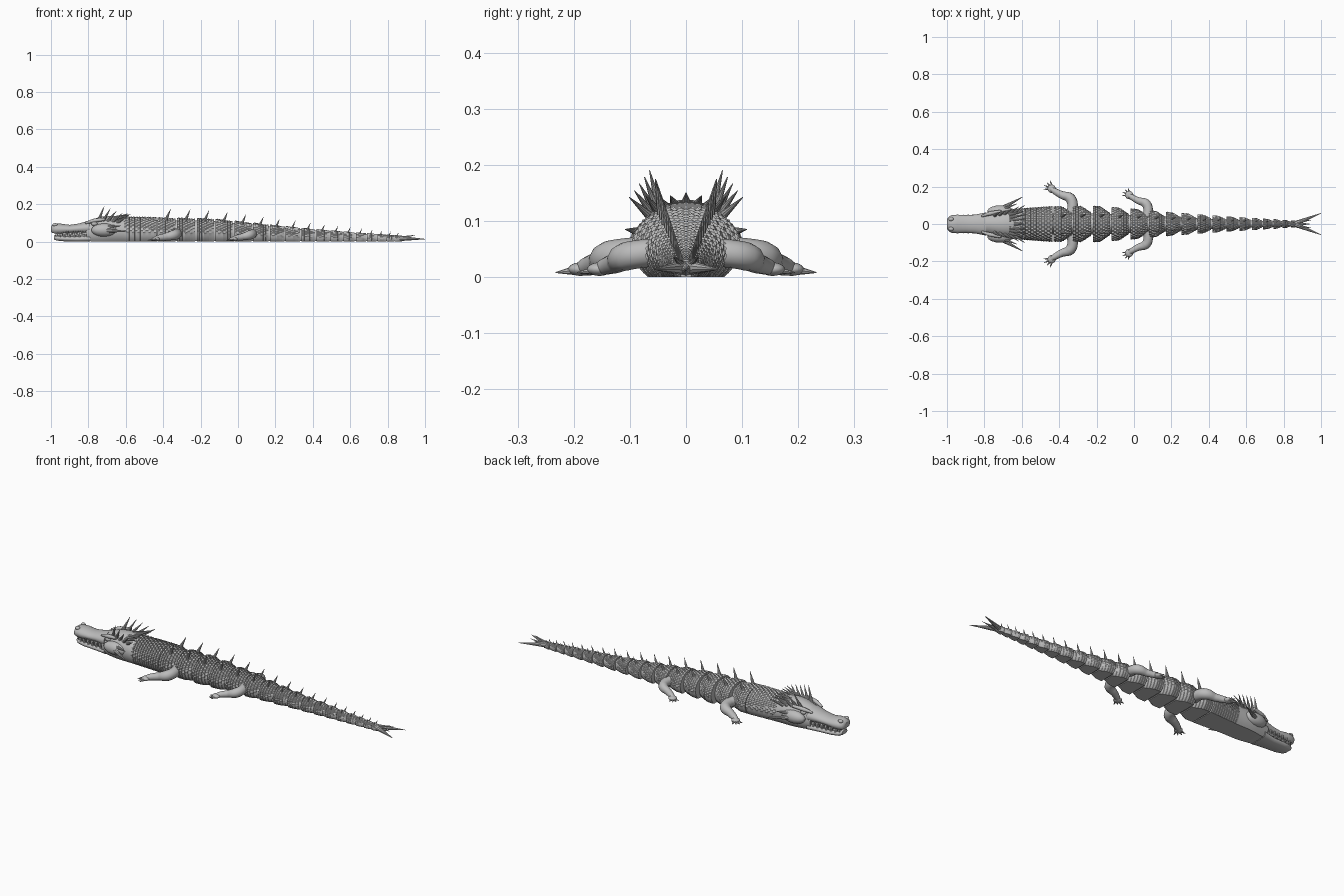
import bpy, bmesh, math
from mathutils import Vector

cube = bpy.data.objects.get("Cube")
if cube:
    bpy.data.objects.remove(cube)

grey = bpy.data.materials.new("stone_grey")
grey.use_nodes = True
grey.diffuse_color = (0.5, 0.5, 0.5, 1)
grey.node_tree.nodes["Principled BSDF"].inputs["Base Color"].default_value = (0.5, 0.5, 0.5, 1)
parts = []


def finish(name, bm):
    bmesh.ops.recalc_face_normals(bm, faces=bm.faces)
    mesh = bpy.data.meshes.new(name)
    bm.to_mesh(mesh)
    bm.free()
    mesh.materials.append(grey)
    obj = bpy.data.objects.new(name, mesh)
    bpy.context.collection.objects.link(obj)
    parts.append(obj)
    return obj


def lerp(table, x):
    """Piecewise linear lookup in (x, value) pairs."""
    for (x0, v0), (x1, v1) in zip(table, table[1:]):
        if x <= x1:
            return v0 + (v1 - v0) * max(0, (x - x0) / (x1 - x0))
    return table[-1][1]


def loft(name, rings, n=28, scaly=False):
    """Skin flat-bottomed arch sections (x, half width, bottom, top) along x."""
    bm = bmesh.new()
    loops = []
    for j, (x, w, z0, z1) in enumerate(rings):
        loop = []
        for k in range(n + 1):
            t = math.radians(-44 + 268 * k / n)
            f = 1.0
            if scaly and math.sin(t) > -0.1:
                f = 1 + 0.035 * ((k + j // 2) % 2)
            z = max(0, 0.42 + 0.6 * math.sin(t)) if t < 0 or t > math.pi else 0.42 + 0.58 * math.sin(t)
            loop.append(bm.verts.new((x, w * f * math.cos(t), z0 + (z1 - z0) * z * f)))
        loops.append(loop)
    for a, b in zip(loops, loops[1:]):
        for k in range(n + 1):
            m = (k + 1) % (n + 1)
            bm.faces.new((a[k], a[m], b[m], b[k]))
    bm.faces.new(loops[0])
    bm.faces.new(loops[-1])
    return finish(name, bm)


def spike(name, base, tip, r, n=10, flat=1.0):
    """Cone from base to tip, optionally flattened in z."""
    base, tip = Vector(base), Vector(tip)
    d = tip - base
    bm = bmesh.new()
    bmesh.ops.create_cone(bm, cap_ends=True, segments=n, radius1=r, radius2=r * 0.08, depth=d.length)
    q = d.to_track_quat('Z', 'Y')
    for v in bm.verts:
        p = q @ v.co
        p.z *= flat
        v.co = p + (base + tip) / 2
    return finish(name, bm)


def ball(name, pos, size):
    bm = bmesh.new()
    bmesh.ops.create_uvsphere(bm, u_segments=18, v_segments=12, radius=1)
    for v in bm.verts:
        v.co = Vector(pos) + Vector(a * b for a, b in zip(v.co, size))
    return finish(name, bm)


def tube(name, points):
    """Smooth tapered tube through (x, y, z, radius) points."""
    cu = bpy.data.curves.new(name, 'CURVE')
    cu.dimensions = '3D'
    cu.bevel_depth, cu.bevel_resolution, cu.use_fill_caps = 1.0, 4, True
    sp = cu.splines.new('BEZIER')
    sp.bezier_points.add(len(points) - 1)
    for bp, (x, y, z, r) in zip(sp.bezier_points, points):
        bp.co, bp.radius = (x, y, z), r
        bp.handle_left_type = bp.handle_right_type = 'AUTO'
    tmp = bpy.data.objects.new(name + "_path", cu)
    bpy.context.collection.objects.link(tmp)
    bpy.context.view_layer.update()
    mesh = bpy.data.meshes.new_from_object(tmp.evaluated_get(bpy.context.evaluated_depsgraph_get()))
    bpy.data.objects.remove(tmp)
    bm = bmesh.new()
    bm.from_mesh(mesh)
    return finish(name, bm)


WIDTH = [(-0.62, 0.078), (-0.45, 0.09), (-0.2, 0.092), (0, 0.078), (0.2, 0.06), (0.4, 0.045), (0.65, 0.03), (0.9, 0.016)]
TOP = [(-0.62, 0.128), (-0.4, 0.124), (-0.15, 0.12), (0, 0.106), (0.2, 0.085), (0.4, 0.066), (0.65, 0.047), (0.9, 0.03)]


def scaly_section(name, x0, x1, taper):
    """Section of overlapping scale rows, narrowing toward the tail."""
    rings = []
    rows = max(3, round((x1 - x0) / 0.014))
    for j in range(rows):
        for u, lift in ((j / rows, 1.0), ((j + 0.95) / rows, 1.035)):
            x = x0 + (x1 - x0) * u
            narrow = 1 - taper * max(0, u - 0.45) / 0.55
            rings.append((x, lerp(WIDTH, x) * lift * narrow, 0, lerp(TOP, x) * lift * (1 - taper * 0.12 * u)))
    loft(name, rings, 40, True)


# Neck, inner links and flared body segments
scaly_section("neck", -0.61, -0.435, 0)
loft("inner_links", [(x / 20, lerp(WIDTH, x / 20) * 0.62, 0.004, lerp(TOP, x / 20) * 0.93) for x in range(-10, 18)])
starts = [-0.43, -0.325, -0.22, -0.12, -0.02, 0.08, 0.17, 0.255, 0.34, 0.42,
          0.495, 0.565, 0.63, 0.69, 0.745, 0.795, 0.84, 0.88]
for i, (a, b) in enumerate(zip(starts, starts[1:])):
    scaly_section(f"body_segment_{i + 1}", a, a + (b - a) * 0.92, 0.36)
    # Paired back spikes
    x, h = (a + b) / 2 - 0.01, lerp([(-0.4, 0.055), (0.2, 0.04), (0.9, 0.016)], a)
    w, top = lerp(WIDTH, x), lerp(TOP, x)
    for s, side in ((1, "left"), (-1, "right")):
        spike(f"{side}_back_spike_{i + 1}", (x, s * w * 0.46, top * 0.9),
              (x + h * 0.5, s * w * 0.6, top + h * 0.92), h * 0.19)

# Head: cranium, jaws and mouth lining
loft("cranium", [(-0.81, 0.056, 0.004, 0.108), (-0.77, 0.064, 0, 0.122), (-0.73, 0.074, 0, 0.134),
                 (-0.69, 0.08, 0, 0.138), (-0.64, 0.08, 0, 0.135), (-0.595, 0.08, 0, 0.127)])
loft("upper_jaw", [(-1, 0.024, 0.052, 0.08), (-0.992, 0.038, 0.046, 0.091), (-0.975, 0.047, 0.044, 0.097),
                   (-0.945, 0.05, 0.044, 0.096), (-0.9, 0.047, 0.048, 0.09), (-0.85, 0.05, 0.05, 0.097),
                   (-0.79, 0.062, 0.046, 0.115)])
loft("lower_jaw", [(-0.985, 0.024, 0.012, 0.034), (-0.97, 0.038, 0.006, 0.036), (-0.93, 0.045, 0.002, 0.035),
                   (-0.86, 0.048, 0, 0.034), (-0.79, 0.06, 0, 0.042)])
loft("mouth_lining", [(-0.975, 0.03, 0.015, 0.07), (-0.9, 0.036, 0.015, 0.07), (-0.78, 0.046, 0.015, 0.08)])

for s, side in ((1, "left"), (-1, "right")):
    # Teeth
    for i in range(7):
        x = -0.965 + 0.026 * i
        y = s * lerp([(-0.97, 0.034), (-0.93, 0.042), (-0.8, 0.048)], x)
        spike(f"{side}_upper_tooth_{i + 1}", (x, y, 0.056), (x, y, 0.031), 0.007, 8)
        spike(f"{side}_lower_tooth_{i + 1}", (x + 0.013, y * 0.97, 0.026), (x + 0.013, y * 0.97, 0.05), 0.006, 8)
    # Nostril, eye, brow and cheek
    ball(f"{side}_nostril", (-0.978, s * 0.026, 0.09), (0.014, 0.011, 0.009))
    ball(f"{side}_eye", (-0.768, s * 0.056, 0.096), (0.017, 0.012, 0.012))
    tube(f"{side}_brow", [(-0.815, s * 0.042, 0.1, 0.006), (-0.77, s * 0.056, 0.112, 0.011),
                          (-0.71, s * 0.068, 0.12, 0.008)])
    ball(f"{side}_cheek", (-0.715, s * 0.066, 0.062), (0.07, 0.034, 0.035))
    spike(f"{side}_cheek_horn", (-0.71, s * 0.082, 0.06), (-0.595, s * 0.145, 0.055), 0.014)
    spike(f"{side}_small_cheek_horn", (-0.7, s * 0.08, 0.08), (-0.625, s * 0.108, 0.085), 0.01)
    # Crown spikes fanning outward, with a lower inner row
    for i in range(5):
        spike(f"{side}_crown_spike_{i + 1}", (-0.745 + 0.025 * i, s * (0.046 + 0.003 * i), 0.115 - 0.003 * i),
              (-0.715 + 0.033 * i, s * (0.065 + 0.009 * i), 0.19 - 0.012 * i), 0.0095)
    for i in range(3):
        spike(f"{side}_inner_spike_{i + 1}", (-0.665, s * (0.02 + 0.015 * i), 0.128 - 0.005 * i),
              (-0.575, s * (0.028 + 0.022 * i), 0.145), 0.009)
    # Legs, feet and claws
    for name, dx, dy, k in (("front", 0, 0, 1.0), ("hind", 0.405, -0.022, 0.9)):
        def at(x, y, z, r=None):
            p = (-0.34 + dx + x * k, s * (0.07 + dy + (y - 0.07) * k), z)
            return p if r is None else p + (r * k,)
        tube(f"{side}_{name}_leg", [at(0, 0.05, 0.046, 0.026), at(0.012, 0.1, 0.042, 0.028),
                                    at(-0.002, 0.138, 0.036, 0.028), at(-0.045, 0.155, 0.026, 0.021),
                                    at(-0.085, 0.176, 0.019, 0.017), at(-0.105, 0.19, 0.014, 0.012)])
        ball(f"{side}_{name}_foot", at(-0.1, 0.188, 0.014), (0.022, 0.022, 0.012))
        for i, (x, y) in enumerate(((-0.143, 0.186), (-0.14, 0.207), (-0.126, 0.222), (-0.108, 0.232))):
            spike(f"{side}_{name}_toe_{i + 1}", at(-0.094, 0.186, 0.013), at(x, y, 0.008), 0.011 * k, 8, 1.0)
    # Forked tail tip
    spike(f"{side}_tail_fork", (0.865, s * 0.004, 0.017), (1.0, s * 0.058, 0.014), 0.014, 10)
    spike(f"{side}_tail_barb", (0.865, s * 0.006, 0.02), (0.95, s * 0.022, 0.036), 0.008)

spike("crest_spike", (-0.64, 0, 0.125), (-0.59, 0, 0.15), 0.012)
spike("tail_centre_spike", (0.86, 0, 0.014), (0.94, 0, 0.014), 0.014)

# Smooth rounded forms, keep scale and spike edges crisp
bpy.ops.object.select_all(action='DESELECT')
for obj in parts:
    obj.select_set(True)
bpy.context.view_layer.objects.active = parts[0]
bpy.ops.object.shade_smooth_by_angle(angle=math.radians(35))
